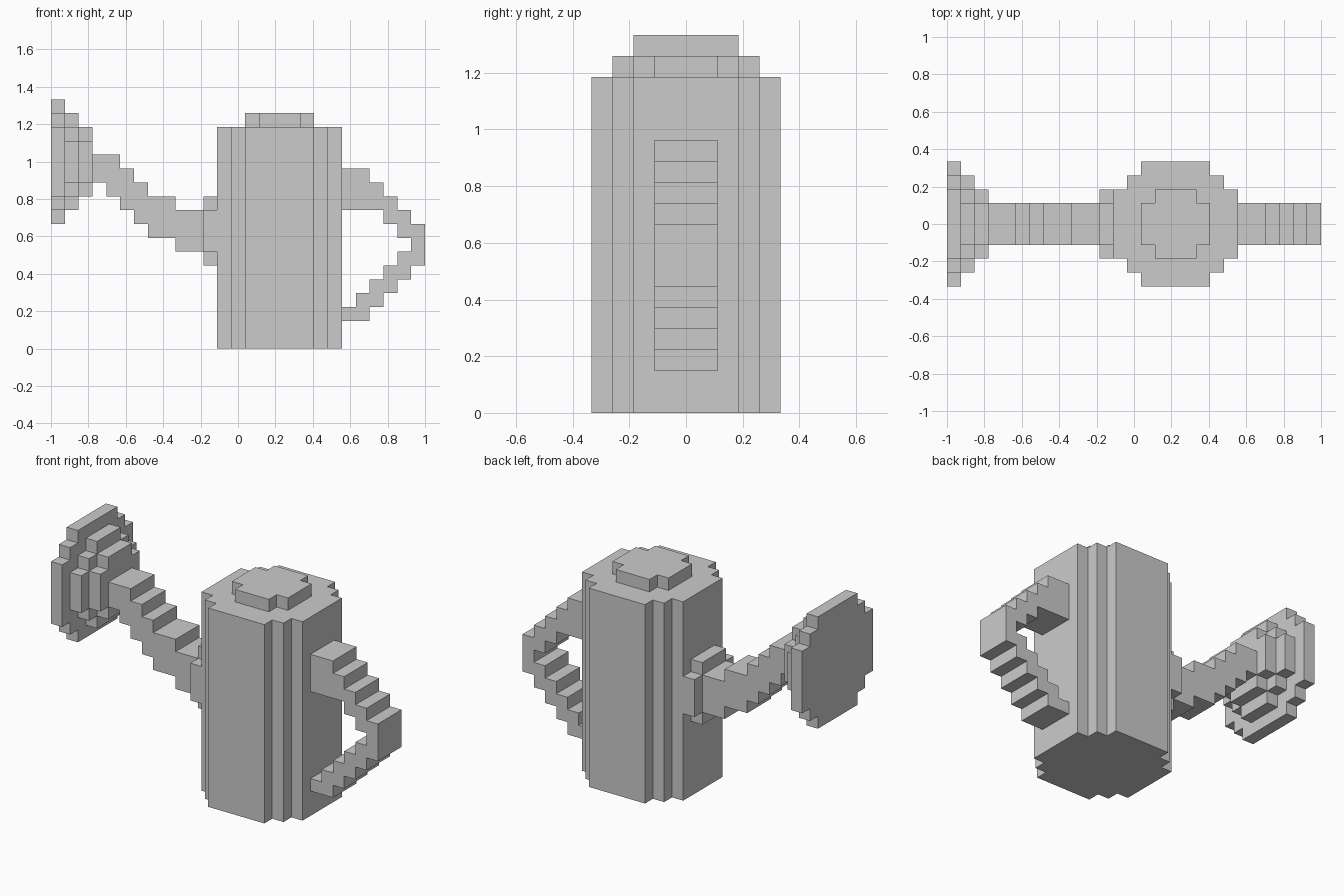
import bpy, bmesh

if "Cube" in bpy.data.objects:
    bpy.data.objects.remove(bpy.data.objects["Cube"])

U = 2 / 27        # size of one block
X0 = 13.5         # blocks from the left end to the centre


def prism(name, outline, axis, lo, hi):
    """Extrude a 2D outline (in blocks) along an axis from lo to hi."""
    place = {"x": lambda a, b, t: (t - X0, a, b),
             "y": lambda a, b, t: (a - X0, t, b),
             "z": lambda a, b, t: (a - X0, b, t)}[axis]
    bm = bmesh.new()
    ends = [[bm.verts.new([c * U for c in place(a, b, t)]) for a, b in outline]
            for t in (lo, hi)]
    n = len(outline)
    for ring in ends:
        bm.faces.new(ring)
    for i in range(n):
        j = (i + 1) % n
        bm.faces.new((ends[0][i], ends[0][j], ends[1][j], ends[1][i]))
    bmesh.ops.recalc_face_normals(bm, faces=bm.faces)
    mesh = bpy.data.meshes.new(name)
    bm.to_mesh(mesh)
    bm.free()
    obj = bpy.data.objects.new(name, mesh)
    bpy.context.collection.objects.link(obj)
    return obj


def stairs(points):
    """Closed stepped outline: each point is reached sideways, then up or down."""
    out = []
    for (a, b), (c, d) in zip(points, points[1:] + points[:1]):
        out.append((a, b))
        if a != c and b != d:
            out.append((c, b))
    return out


def disc(width, flat, ca, cb):
    """Blocky circle: width across, with straight sides of length flat."""
    r, f = width / 2, flat / 2
    quarter = [(r, f)]
    for _ in range((width - flat) // 2):
        quarter += [(r - 1, f), (r - 1, f + 1)]
        r, f = r - 1, f + 1
    out = []
    for _ in range(4):
        out += [(ca + a, cb + b) for a, b in quarter]
        quarter = [(-b, a) for a, b in quarter]
    return out


# Body and lid
prism("body", disc(9, 5, 16.5, 0), "z", 0, 16)
prism("lid", disc(5, 3, 16.5, 0), "z", 16, 17)

# Handle loop
prism("handle", stairs([(21, 13), (23, 12), (24, 11), (25, 10), (26, 9), (27, 6),
                        (26, 5), (25, 4), (24, 3), (23, 2), (21, 3), (22, 4),
                        (23, 5), (24, 6), (25, 7), (26, 8), (25, 9), (24, 10),
                        (21, 10)]), "y", -1.5, 1.5)

# Spout with its collar
prism("spout_collar", disc(5, 3, 0, 8.5), "x", 11, 12)
prism("spout", stairs([(11, 10), (9, 11), (7, 12), (6, 13), (5, 14), (3, 12),
                       (4, 11), (5, 10), (6, 9), (7, 8), (9, 7), (11, 7)]),
      "y", -1.5, 1.5)

# Sprinkler head, narrowing in three steps towards the spout
for i, (width, flat) in enumerate([(9, 5), (7, 3), (5, 3)]):
    prism(f"sprinkler_disc_{i + 1}", disc(width, flat, 0, 13.5), "x", i, i + 1)
